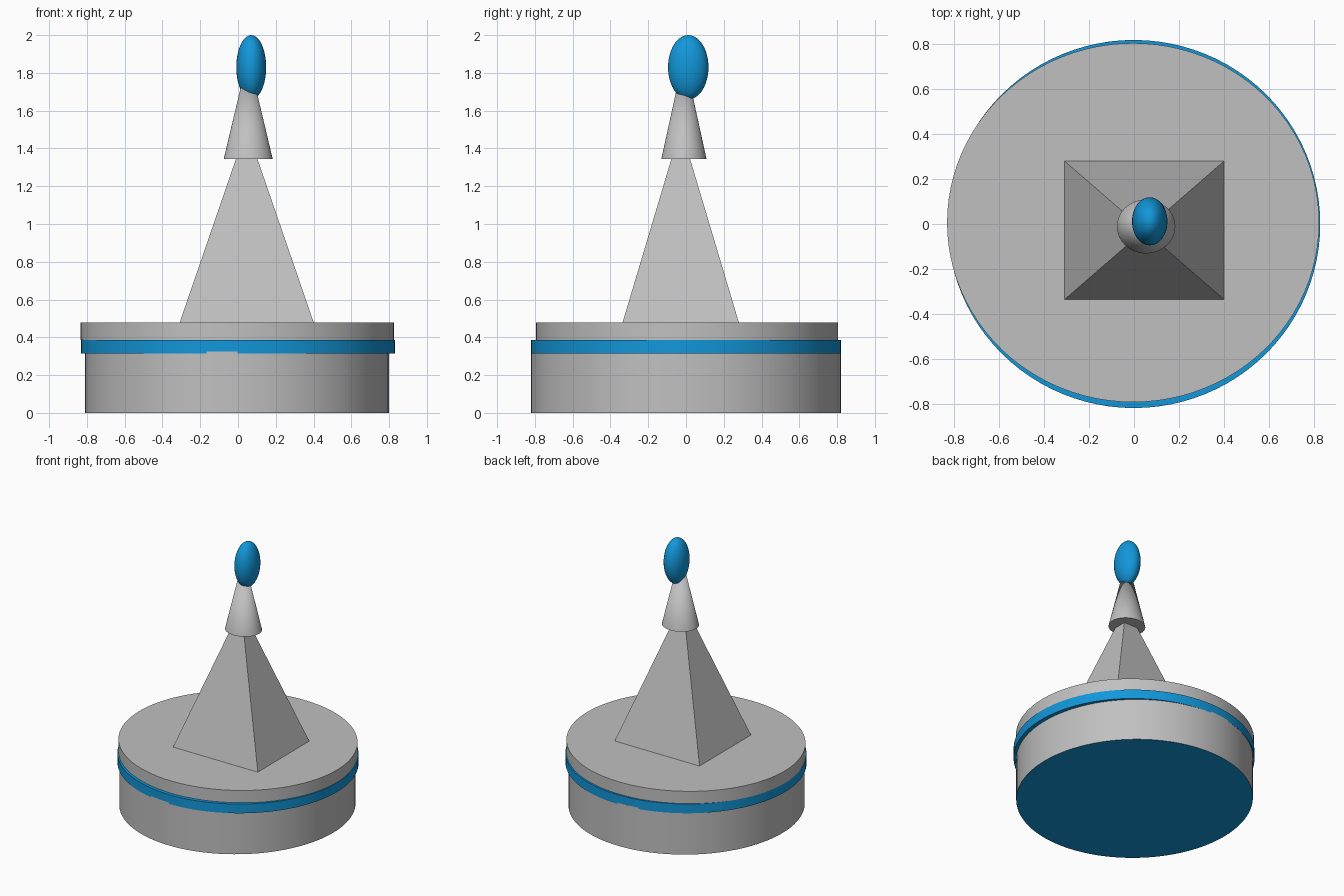
import bpy
import math

if "Cube" in bpy.data.objects:
    bpy.data.objects.remove(bpy.data.objects["Cube"])


def material(name, color):
    m = bpy.data.materials.new(name)
    m.diffuse_color = (*color, 1.0)
    m.use_nodes = True
    m.node_tree.nodes["Principled BSDF"].inputs["Base Color"].default_value = m.diffuse_color
    return m


GREY = material("light grey", (0.53, 0.53, 0.53))
BLUE = material("bright blue", (0.006, 0.31, 0.70))


def finish(name, mat, smooth=True):
    ob = bpy.context.object
    ob.name = name
    ob.data.materials.append(mat)
    bpy.ops.object.transform_apply(location=False, rotation=False, scale=True)
    if smooth:
        bpy.ops.object.shade_smooth_by_angle(angle=math.radians(30))
    return ob


def disc(name, mat, x, y, rx, ry, z0, z1):
    """Upright elliptical cylinder between two heights."""
    bpy.ops.mesh.primitive_cylinder_add(vertices=96, radius=1, depth=z1 - z0,
                                        location=(x, y, (z0 + z1) / 2))
    bpy.context.object.scale = (rx, ry, 1)
    return finish(name, mat)


def spike(name, mat, sides, x, y, rx, ry, z0, z1, smooth):
    """Pointed cone with an elliptical or rectangular foot."""
    bpy.ops.mesh.primitive_cone_add(vertices=sides, radius1=1, radius2=0, depth=z1 - z0,
                                    location=(x, y, (z0 + z1) / 2))
    if sides == 4:  # turn the square foot to face the axes
        bpy.context.object.rotation_euler.z = math.pi / 4
        bpy.ops.object.transform_apply(location=False, rotation=True, scale=False)
        rx, ry = rx * math.sqrt(2), ry * math.sqrt(2)
    bpy.context.object.scale = (rx, ry, 1)
    return finish(name, mat, smooth)


# Drum base with a blue underside
base = disc("drum_base", GREY, -0.005, 0.0, 0.805, 0.82, 0.0, 0.325)
base.data.materials.append(BLUE)
for face in base.data.polygons:
    if face.normal.z < -0.9:
        face.material_index = 1

# Blue band and top plate
disc("blue_band", BLUE, 0.0, 0.0, 0.83, 0.82, 0.315, 0.385)
disc("top_plate", GREY, -0.004, 0.006, 0.829, 0.80, 0.385, 0.478)

# Four-sided spire and the conical cap over its tip
spike("spire", GREY, 4, 0.046, -0.028, 0.355, 0.308, 0.478, 1.51, False)
spike("spire_cap", GREY, 64, 0.054, -0.011, 0.13, 0.12, 1.343, 1.89, True)

# Egg-shaped finial
bpy.ops.mesh.primitive_uv_sphere_add(segments=48, ring_count=24, radius=1,
                                     location=(0.07, 0.012, 1.83))
bpy.context.object.scale = (0.079, 0.107, 0.17)
finish("finial", BLUE)
